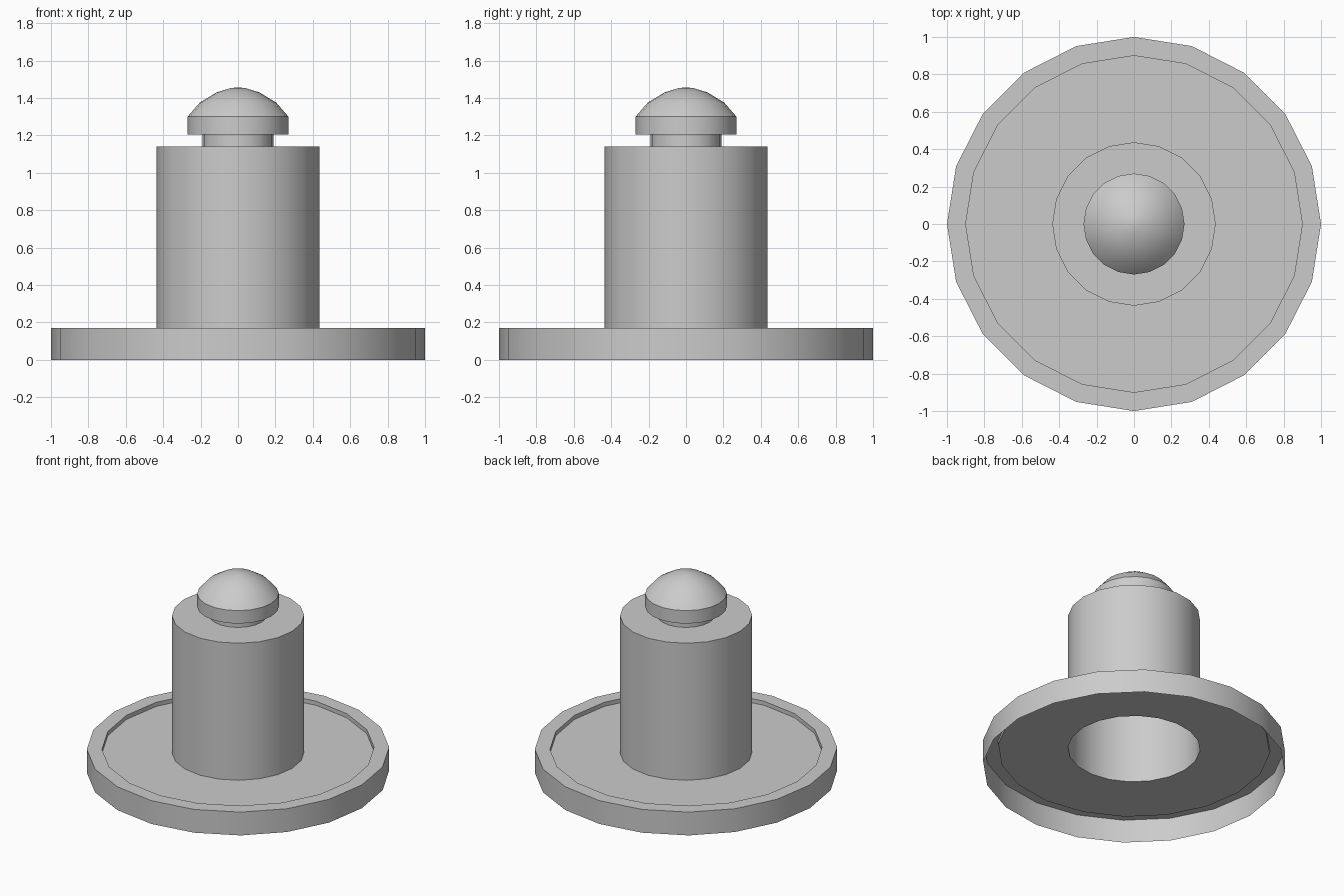
import bpy, bmesh, math

if "Cube" in bpy.data.objects:
    bpy.data.objects.remove(bpy.data.objects["Cube"])

SIDES = 20


def lathe(name, profile):
    """Revolve (radius, z) points around the z axis into an open shell."""
    bm = bmesh.new()
    rings = []
    for r, z in profile:
        if r == 0:
            rings.append([bm.verts.new((0, 0, z))])
        else:
            rings.append([bm.verts.new((r * math.cos(2 * math.pi * i / SIDES),
                                        r * math.sin(2 * math.pi * i / SIDES), z))
                          for i in range(SIDES)])
    for a, b in zip(rings, rings[1:]):
        for i in range(SIDES):
            j = (i + 1) % SIDES
            if len(b) == 1:
                bm.faces.new((a[i], a[j], b[0]))
            else:
                bm.faces.new((a[i], a[j], b[j], b[i]))
    mesh = bpy.data.meshes.new(name)
    bm.to_mesh(mesh)
    bm.free()
    ob = bpy.data.objects.new(name, mesh)
    bpy.context.collection.objects.link(ob)
    bpy.ops.object.select_all(action='DESELECT')
    ob.select_set(True)
    bpy.context.view_layer.objects.active = ob
    bpy.ops.object.shade_smooth_by_angle(angle=math.radians(35))
    return ob


# Open-bottomed base: outer wall, rim, shallow recess and floor
lathe("base_plate", [(1, 0), (1, 0.17), (0.9, 0.17), (0.9, 0.14), (0.437, 0.14)])

# Hollow post with a flat top
lathe("post", [(0.437, 0.14), (0.437, 1.14), (0.19, 1.14)])

# Narrow neck under the cap
lathe("neck", [(0.19, 1.14), (0.19, 1.205)])

# Domed cap
lathe("cap", [(0.19, 1.205), (0.27, 1.205), (0.27, 1.30), (0.205, 1.375),
              (0.115, 1.43), (0.04, 1.453), (0, 1.457)])
